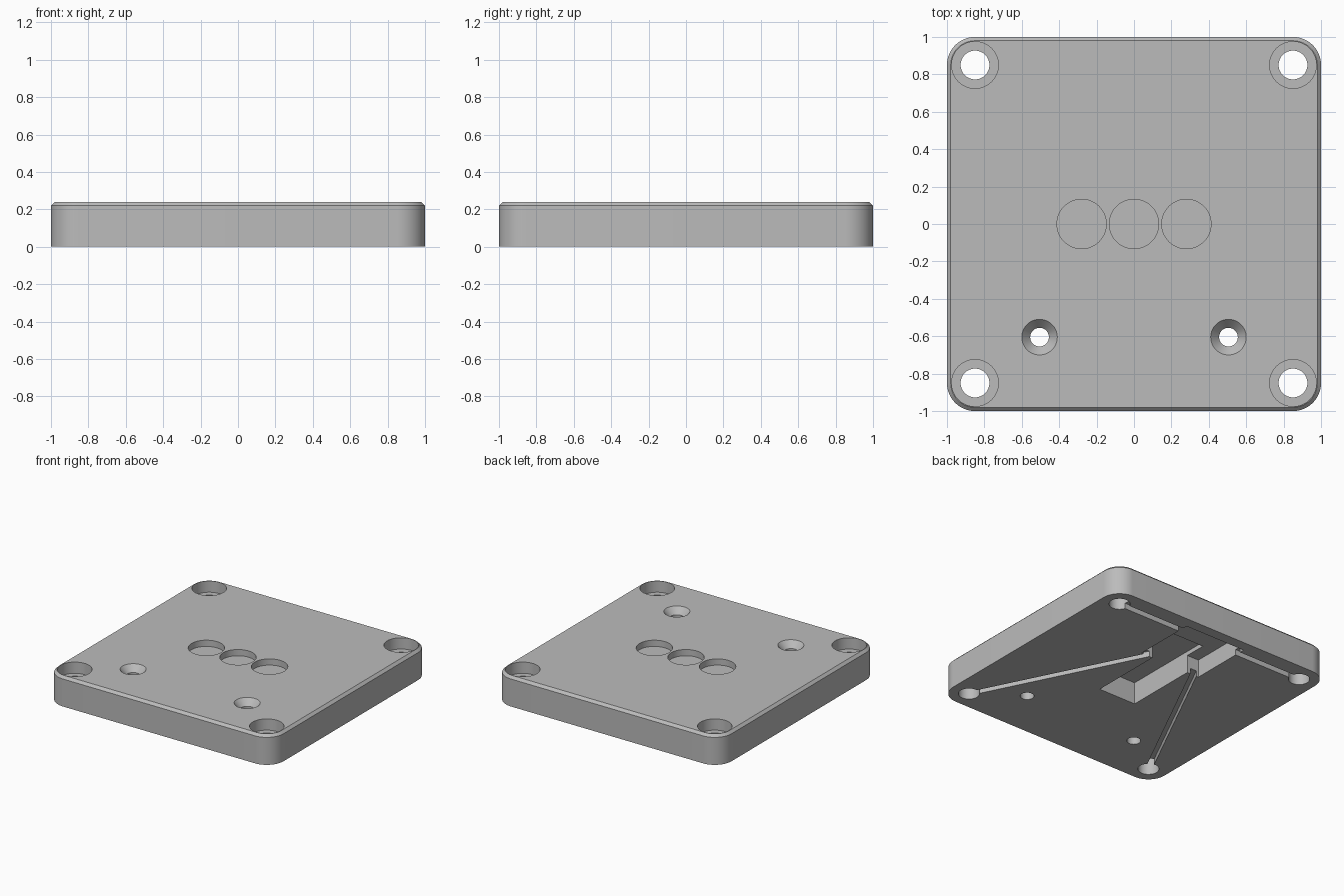
import bpy, bmesh, math

if "Cube" in bpy.data.objects:
    bpy.data.objects.remove(bpy.data.objects["Cube"])

grey = bpy.data.materials.new("mid_grey")
grey.diffuse_color = (0.5, 0.5, 0.5, 1)
grey.use_nodes = True
grey.node_tree.nodes["Principled BSDF"].inputs["Base Color"].default_value = grey.diffuse_color

H = 0.24          # plate height
SEG = 48          # sides of round holes


def loft(name, rings):
    """Solid from stacked rings of equal point count, capped at both ends."""
    bm = bmesh.new()
    loops = [[bm.verts.new(p) for p in ring] for ring in rings]
    n = len(loops[0])
    for a, b in zip(loops, loops[1:]):
        for i in range(n):
            j = (i + 1) % n
            bm.faces.new((a[i], a[j], b[j], b[i]))
    bm.faces.new(loops[0][::-1])
    bm.faces.new(loops[-1])
    bmesh.ops.recalc_face_normals(bm, faces=bm.faces)
    mesh = bpy.data.meshes.new(name)
    bm.to_mesh(mesh)
    bm.free()
    mesh.materials.append(grey)
    ob = bpy.data.objects.new(name, mesh)
    bpy.context.collection.objects.link(ob)
    return ob


def rounded_square(half, radius, z, steps=16):
    pts = []
    c = half - radius
    for k, (sx, sy) in enumerate([(1, 1), (-1, 1), (-1, -1), (1, -1)]):
        for i in range(steps + 1):
            a = math.pi / 2 * (k + i / steps)
            pts.append((sx * c + radius * math.cos(a), sy * c + radius * math.sin(a), z))
    return pts


def round_cutter(name, x, y, profile):
    """Turned cutter; profile is (radius, z) from bottom to top."""
    return loft(name, [[(x + r * math.cos(2 * math.pi * i / SEG),
                         y + r * math.sin(2 * math.pi * i / SEG), z)
                        for i in range(SEG)] for r, z in profile])


def box_cutter(name, x0, x1, y0, y1, top):
    return loft(name, [[(x0, y0, z), (x1, y0, z), (x1, y1, z), (x0, y1, z)]
                       for z in (-0.1, top)])


def groove_cutter(name, a, b, width, top):
    dx, dy = b[0] - a[0], b[1] - a[1]
    s = width / 2 / math.hypot(dx, dy)
    ox, oy = -dy * s, dx * s
    return loft(name, [[(a[0] + ox, a[1] + oy, z), (b[0] + ox, b[1] + oy, z),
                        (b[0] - ox, b[1] - oy, z), (a[0] - ox, a[1] - oy, z)]
                       for z in (-0.1, top)])


# Plate with rounded corners and chamfered top rim
plate = loft("base_plate", [rounded_square(1, 0.15, 0),
                            rounded_square(1, 0.15, H - 0.02),
                            rounded_square(0.98, 0.13, H)])
cutters = []

# Underside pockets: deep narrow channel and shallower wide bay
cutters.append(box_cutter("narrow_pocket", -0.165, 0.165, -0.19, 0.58, 0.176))
cutters.append(box_cutter("wide_pocket", -0.27, 0.27, 0.405, 0.915, 0.142))

for s in (-1, 1):
    # Wire grooves from the corner holes to the wide bay
    cutters.append(groove_cutter("rear_groove", (s * 0.85, 0.85), (s * 0.2, 0.85), 0.05, 0.045))
    cutters.append(groove_cutter("front_groove", (s * 0.85, -0.85), (s * 0.205, 0.44), 0.05, 0.045))
    # Counterbored corner holes
    for t in (-1, 1):
        cutters.append(round_cutter("corner_hole", s * 0.85, t * 0.85,
                                    [(0.077, -0.2), (0.077, 0.15), (0.125, 0.15), (0.125, 0.4)]))
    # Countersunk screw holes
    cutters.append(round_cutter("screw_hole", s * 0.505, -0.605,
                                [(0.05, -0.2), (0.05, H - 0.05), (0.095, H), (0.095, 0.4)]))

# Shallow round recesses on top
for x in (-0.28, 0, 0.28):
    cutters.append(round_cutter("round_recess", x, 0, [(0.132, 0.19), (0.132, 0.4)]))

for c in cutters:
    c.hide_render = True
    m = plate.modifiers.new(c.name, 'BOOLEAN')
    m.operation = 'DIFFERENCE'
    m.solver = 'EXACT'
    m.object = c

# Bake the cuts, drop the cutters, smooth the round walls
deps = bpy.context.evaluated_depsgraph_get()
baked = bpy.data.meshes.new_from_object(plate.evaluated_get(deps))
plate.modifiers.clear()
plate.data = baked
for c in cutters:
    bpy.data.objects.remove(c)
bpy.context.view_layer.objects.active = plate
plate.select_set(True)
bpy.ops.object.shade_smooth_by_angle(angle=math.radians(30))
